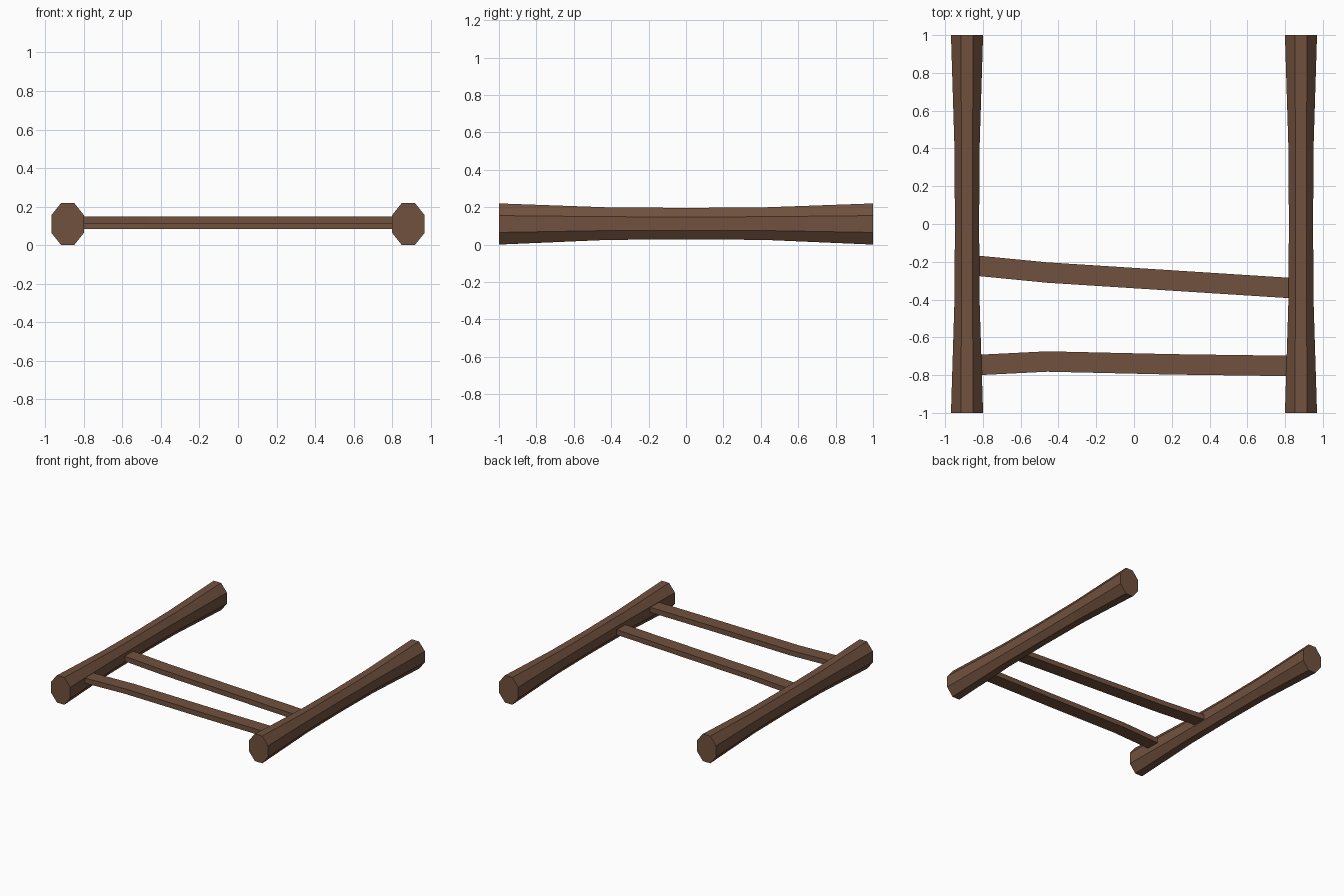
import bpy
import bmesh

if "Cube" in bpy.data.objects:
    bpy.data.objects.remove(bpy.data.objects["Cube"])

wood = bpy.data.materials.new("brown_wood")
wood.diffuse_color = (0.165, 0.082, 0.048, 1.0)
wood.use_nodes = True
wood.node_tree.nodes["Principled BSDF"].inputs["Base Color"].default_value = wood.diffuse_color


def loft(name, rings):
    """Skin a closed beam through a list of matching cross-sections."""
    bm = bmesh.new()
    loops = [[bm.verts.new(p) for p in ring] for ring in rings]
    n = len(loops[0])
    for a, b in zip(loops, loops[1:]):
        for i in range(n):
            j = (i + 1) % n
            bm.faces.new((a[i], a[j], b[j], b[i]))
    bm.faces.new(loops[0])
    bm.faces.new(loops[-1])
    bmesh.ops.recalc_face_normals(bm, faces=bm.faces[:])
    mesh = bpy.data.meshes.new(name)
    bm.to_mesh(mesh)
    bm.free()
    mesh.materials.append(wood)
    obj = bpy.data.objects.new(name, mesh)
    bpy.context.collection.objects.link(obj)
    return obj


def octagon(cx, y, cz, w, h, flat_x, flat_z):
    """Eight-sided section: half width/height and half lengths of the flats."""
    pts = [(flat_x, h), (w, flat_z), (w, -flat_z), (flat_x, -h),
           (-flat_x, -h), (-w, -flat_z), (-w, flat_z), (-flat_x, h)]
    return [(cx + x, y, cz + z) for x, z in pts]


# Side rails: octagonal logs, slimmer in the middle and flared at the ends
stations = [(-1.0, 0.085, 0.110, 0.033, 0.045),
            (-0.42, 0.067, 0.087, 0.029, 0.037),
            (0.0, 0.064, 0.084, 0.028, 0.036),
            (0.42, 0.067, 0.087, 0.029, 0.037),
            (1.0, 0.085, 0.110, 0.033, 0.045)]
for side, label in ((-1, "left"), (1, "right")):
    loft(label + "_rail",
         [octagon(side * 0.884, y, 0.112 if abs(y) < 1 else 0.11, w, h, fx, fz)
          for y, w, h, fx, fz in stations])


# Rungs: flat, slightly crooked planks let into the rails
def rung(name, path, z0, z1, half=0.054):
    loft(name, [[(x, y - half, z0), (x, y + half, z0),
                 (x, y + half, z1), (x, y - half, z1)] for x, y in path])


rung("front_rung", [(-0.86, -0.748), (-0.46, -0.728), (0.2, -0.743), (0.86, -0.752)],
     0.109, 0.150)
rung("rear_rung", [(-0.86, -0.218), (-0.46, -0.257), (0.2, -0.299), (0.86, -0.341)],
     0.083, 0.124)
